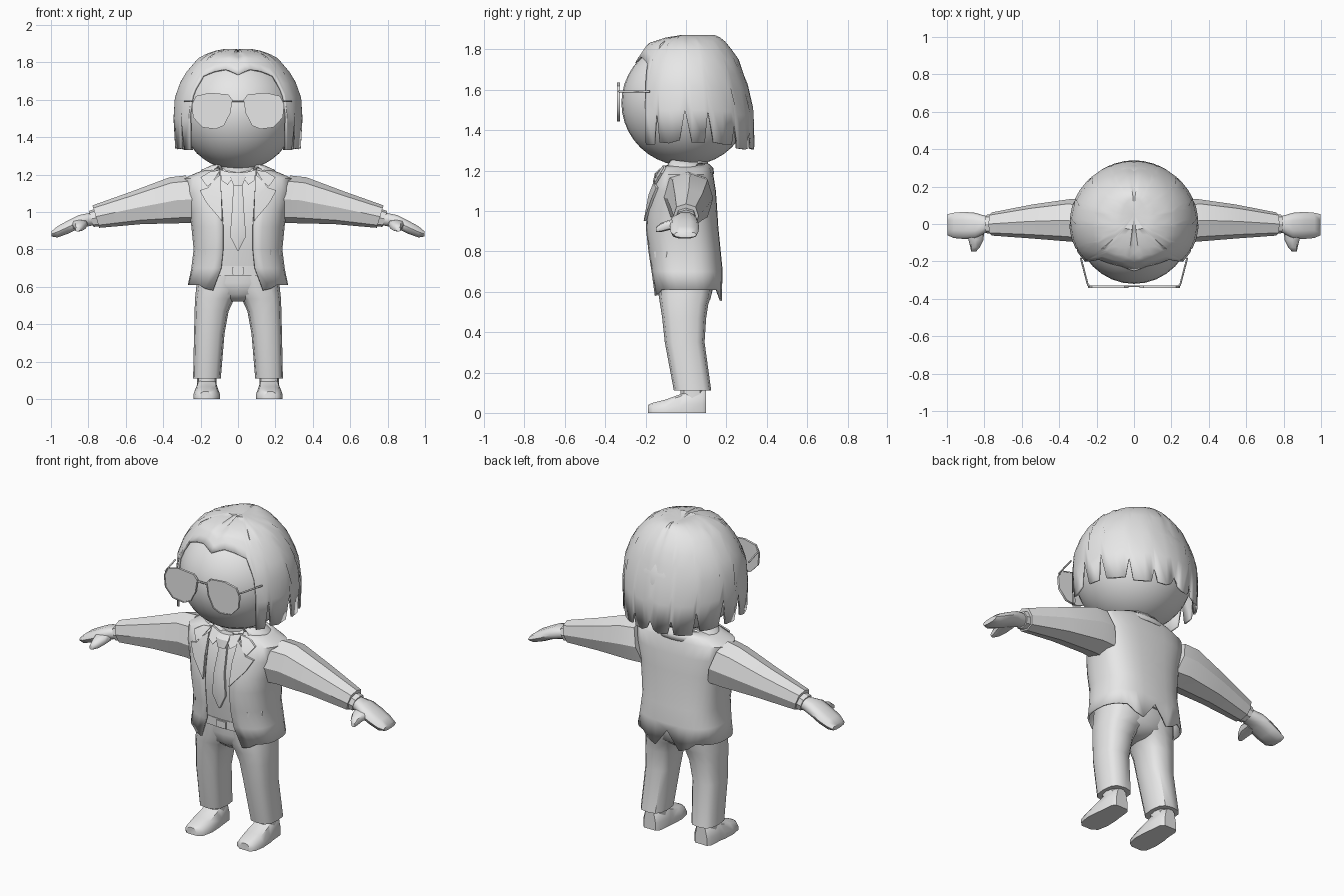
import bpy, bmesh, math
from mathutils import Vector

if "Cube" in bpy.data.objects:
    bpy.data.objects.remove(bpy.data.objects["Cube"])

grey = bpy.data.materials.new("plain grey")
grey.diffuse_color = (0.8, 0.8, 0.8, 1)
grey.use_nodes = True
grey.node_tree.nodes["Principled BSDF"].inputs["Base Color"].default_value = grey.diffuse_color


def finish(name, bm, mirror=False, thick=0, angle=40):
    bmesh.ops.recalc_face_normals(bm, faces=bm.faces)
    me = bpy.data.meshes.new(name)
    bm.to_mesh(me)
    bm.free()
    me.materials.append(grey)
    ob = bpy.data.objects.new(name, me)
    bpy.context.collection.objects.link(ob)
    bpy.ops.object.select_all(action='DESELECT')
    ob.select_set(True)
    bpy.context.view_layer.objects.active = ob
    bpy.ops.object.shade_smooth_by_angle(angle=math.radians(angle))
    if mirror:
        m = ob.modifiers.new("mirror", 'MIRROR')
        m.merge_threshold = 0.0005
    if thick:
        s = ob.modifiers.new("thickness", 'SOLIDIFY')
        s.thickness, s.offset = thick, -1
    return ob


def loft(name, rings, closed=True, caps=True, **kw):
    bm = bmesh.new()
    rows = [[bm.verts.new(p) for p in r] for r in rings]
    n = len(rows[0])
    for a, b in zip(rows, rows[1:]):
        for i in range(n if closed else n - 1):
            j = (i + 1) % n
            bm.faces.new((a[i], a[j], b[j], b[i]))
    if closed and caps:
        bm.faces.new(rows[0])
        bm.faces.new(rows[-1])
    return finish(name, bm, **kw)


def table(rows, z):
    """Interpolate a table whose first column falls."""
    if z >= rows[0][0]:
        return rows[0][1:]
    for a, b in zip(rows, rows[1:]):
        if z >= b[0]:
            t = (a[0] - z) / (a[0] - b[0])
            return [p + (q - p) * t for p, q in zip(a[1:], b[1:])]
    return rows[-1][1:]


def spow(v, p):
    return math.copysign(abs(v) ** p, v)


def oval(u0, u1, v0, v1, n=12, p=0.8):
    """Rounded section between two pairs of limits."""
    out = []
    for i in range(n):
        a = 2 * math.pi * i / n
        out.append(((u0 + u1) / 2 + (u1 - u0) / 2 * spow(math.cos(a), p),
                    (v0 + v1) / 2 + (v1 - v0) / 2 * spow(math.sin(a), p)))
    return out


# ---- head and neck
bm = bmesh.new()
bmesh.ops.create_uvsphere(bm, u_segments=32, v_segments=20, radius=1)
for v in bm.verts:
    v.co = Vector((v.co.x * 0.312, v.co.y * 0.32, 1.535 + v.co.z * 0.312))
finish("head", bm)
loft("neck", [[(x, y, z) for x, y in oval(-.11, .11, -.09, .11)] for z in (1.12, 1.26)])

# ---- hair: bob with pointed strands, height, half width, back, front
HAIR = [(1.87, .07, .14, .03), (1.86, .13, .17, .10), (1.83, .205, .205, .19),
        (1.75, .275, .262, .245), (1.665, .325, .29, .28), (1.58, .345, .32, .305),
        (1.5, .345, .335, .31), (1.3, .335, .34, .31)]
HEM = [(0, 1.735), (8, 1.755), (15, 1.765), (28, 1.755), (41, 1.73), (45, 1.66), (47, 1.62),
       (49, 1.53), (50, 1.33), (59, 1.33), (62, 1.5), (65, 1.34), (74, 1.335), (84, 1.35),
       (89, 1.5), (95, 1.34), (106, 1.34), (109, 1.5), (114, 1.34), (123, 1.33), (132, 1.33),
       (136, 1.44), (139, 1.31), (150, 1.305), (156, 1.31), (159, 1.39), (162, 1.31),
       (171, 1.305), (176, 1.32), (180, 1.37)]
STEPS = (0, .02, .06, .13, .22, .34, .48, .7, 1)
bm = bmesh.new()
grid = []
for deg, hem in HEM:
    a = math.radians(deg)
    col = []
    for t in STEPS:
        z = 1.872 + (hem - 1.872) * t
        w, back, front = table(HAIR, z)
        c = math.cos(a)
        dip = (.02 if deg == 0 else .01 if deg == 180 else 0) * (1 - t)
        col.append(bm.verts.new((w * math.sin(a), -c * (front if c > 0 else back), z - dip)))
    grid.append(col)
crown = bm.verts.new((0, .05, 1.856))
for a, b in zip(grid, grid[1:]):
    bm.faces.new((crown, a[0], b[0]))
    for k in range(len(STEPS) - 1):
        bm.faces.new((a[k], b[k], b[k + 1], a[k + 1]))
finish("hair", bm, mirror=True, thick=.012, angle=35)

# ---- jacket: height, half width, front, back, half opening
COAT = [(1.235, .15, .10, .11, .10), (1.21, .22, .12, .125, .10), (1.18, .29, .14, .135, .095),
        (1.10, .285, .17, .148, .09), (1.0, .26, .195, .155, .085), (.92, .25, .203, .16, .08),
        (.8, .238, .19, .172, .08), (.7, .25, .175, .182, .09), (.60, .268, .165, .18, .135)]
P = .75


def coat_ring(z, inset=0, full=False, n=14):
    w, f, b, gap = table(COAT, z)
    w, f, b = w - inset, f - inset, b - inset
    a0 = 0 if full else math.asin((gap / w) ** (1 / P))
    pts = []
    for i in range(n + 1):
        a = a0 + (math.pi - a0) * i / n
        c = math.cos(a)
        pts.append([w * max(0, math.sin(a)) ** P, -spow(c, P) * (f if c > 0 else b), z])
    pts[-1][0] = 0
    return pts


def front_y(x, z):
    w, f, b, gap = table(COAT, z)
    s = min(1, abs(x) / w) ** (1 / P)
    return -f * (1 - s * s) ** (P / 2)


rings = [coat_ring(r[0]) for r in COAT]
for i, p in enumerate(rings[-1]):          # hem with front points and back vent
    p[2] = {0: .58, 1: .59, 12: .575, 13: .555, 14: .66}.get(i, .61)
loft("jacket", rings, closed=False, mirror=True, thick=.01, angle=45)
loft("shirt", [coat_ring(z, .03, True) for z in (1.235, 1.21, 1.18, 1.1, 1.0, .9, .8, .69)],
     closed=False, mirror=True)


def plate(name, pts, lift, thick=.012, mirror=True):
    """Thin cloth piece following the chest."""
    bm = bmesh.new()
    f = bm.faces.new([bm.verts.new((x, front_y(x, z) - lift, z)) for x, z in pts])
    g = bmesh.ops.extrude_face_region(bm, geom=[f])
    for v in g["geom"]:
        if isinstance(v, bmesh.types.BMVert):
            v.co.y += thick
    bmesh.ops.triangulate(bm, faces=[q for q in bm.faces if len(q.verts) > 4])
    return finish(name, bm, mirror=mirror, angle=30)


plate("lapel", [(.095, 1.20), (.135, 1.165), (.16, 1.13), (.205, 1.115), (.17, 1.05),
                (.085, .95), (.088, 1.08)], .014)
plate("lapel_collar", [(.095, 1.225), (.15, 1.215), (.20, 1.185), (.165, 1.135), (.135, 1.16)], .016)
plate("shirt_collar", [(.012, 1.205), (.095, 1.225), (.09, 1.17), (.055, 1.145)], .006)
plate("pocket_flap", [(.17, .80), (.225, .80), (.225, .77), (.17, .77)], .002, .006)

# jacket collar band round the neck
band = []
for w, f, b, z in ((.215, .125, .14, 1.195), (.195, .115, .135, 1.225), (.15, .10, .115, 1.245),
                   (.125, .085, .095, 1.22)):
    ring = []
    for i in range(13):
        a = math.radians(40 + 140 * i / 12)
        c = math.cos(a)
        ring.append((0 if i == 12 else w * math.sin(a), -c * (f if c > 0 else b), z + .012 * c))
    band.append(ring)
loft("jacket_collar", band, closed=False, mirror=True, thick=.008)

# ---- tie
def tie_ring(hw, z, lift, d=.02):
    y = front_y(0, z) - lift
    return [(-hw, y + .006, z), (0, y, z), (hw, y + .006, z), (hw, y + d, z), (-hw, y + d, z)]


loft("tie_knot", [tie_ring(.036, 1.21, .01, .05), tie_ring(.04, 1.185, .018, .05),
                  tie_ring(.024, 1.14, .01, .04)], angle=25)
loft("tie", [tie_ring(.024, 1.15, -.006), tie_ring(.033, 1.0, -.01), tie_ring(.043, .87, -.01),
             tie_ring(.002, .79, -.008)], angle=25)

# ---- sleeves, cuffs, hands: x, y limits, z limits
def limb(name, rows, n=8, tilt=0, angle=30, p=.8):
    rings = []
    for x, y0, y1, z0, z1 in rows:
        zm = (z0 + z1) / 2
        rings.append([(x + (z - zm) * tilt, y, z) for y, z in oval(y0, y1, z0, z1, n, p)])
    return loft(name, rings, mirror=True, angle=angle)


limb("sleeve", [(.24, -.11, .13, .94, 1.195), (.33, -.095, .135, .94, 1.185),
                (.54, -.078, .105, .935, 1.11), (.76, -.062, .062, .915, 1.035)], tilt=.3)
limb("shirt_cuff", [(.74, -.05, .05, .925, 1.02), (.785, -.05, .05, .92, 1.005)], tilt=.3)
limb("hand", [(.76, -.038, .038, .93, .995), (.80, -.05, .045, .922, .995),
              (.85, -.078, .06, .91, .985), (.91, -.08, .065, .882, .955),
              (.965, -.075, .06, .862, .925), (.997, -.06, .052, .868, .897)], n=10, angle=50)
# thumb runs forward from the palm
loft("thumb", [[(x, y, z) for x, z in oval(x0, x1, z0, z1, 8)]
               for y, x0, x1, z0, z1 in ((-.03, .80, .90, .91, .965), (-.085, .805, .885, .905, .955),
                                         (-.125, .825, .875, .895, .94), (-.148, .845, .87, .895, .92))],
     mirror=True, angle=50)

# ---- trousers, belt, shoes
loft("trouser_leg", [[(x, y, z) for x, y in oval(x0, x1, y0, y1, 12, .7)]
                     for z, x0, x1, y0, y1 in ((.11, .092, .24, -.06, .125), (.35, .072, .235, -.105, .092),
                                               (.47, .05, .232, -.118, .1), (.535, .02, .23, -.128, .11),
                                               (.58, -.03, .225, -.135, .125), (.69, -.08, .215, -.14, .14))],
     mirror=True)
loft("trouser_top", [[(x, y, z) for x, y in oval(-w, w, y0, y1, 16, .75)]
                     for z, w, y0, y1 in ((.52, .05, -.08, .07), (.56, .16, -.128, .12),
                                          (.62, .21, -.14, .135), (.70, .21, -.142, .142))])
loft("belt", [[(x, y, z) for x, y in oval(-.215, .215, -.152, .15, 16, .75)] for z in (.66, .71)])
loft("belt_buckle", [[(x, y, z) for x, y in ((-.03, -.158), (.03, -.158), (.03, -.14), (-.03, -.14))]
                     for z in (.665, .705)])

shoe = []
for y, x0, x1, h in ((-.187, .14, .205, .04), (-.165, .11, .228, .05), (-.10, .097, .238, .066),
                     (-.03, .10, .234, .092), (.0, .104, .228, .112), (.08, .112, .222, .118),
                     (.10, .13, .206, .112)):
    m, k = (x0 + x1) / 2, (x1 - x0) / 2
    shoe.append([(x0, y, 0), (x1, y, 0), (x1, y, h * .4), (m + k * .72, y, h * .88), (m + k * .3, y, h),
                 (m - k * .3, y, h), (m - k * .72, y, h * .88), (x0, y, h * .4)])
loft("shoe", shoe, mirror=True, angle=45)
loft("ankle", [[(x, y, z) for x, y in oval(.115, .218, -.03, .09, 10)] for z in (.06, .16)], mirror=True)

# ---- glasses
LENS = [(.03, 1.60), (.052, 1.628), (.15, 1.637), (.225, 1.62), (.247, 1.575), (.24, 1.505),
        (.19, 1.452), (.12, 1.443), (.075, 1.462), (.04, 1.53)]


def rim(scale, y):
    cx, cz = .14, 1.545
    return [(cx + (x - cx) * scale, y, cz + (z - cz) * scale) for x, z in LENS]


loft("lens", [rim(.97, -.337), rim(.97, -.331)], mirror=True)
loft("lens_rim", [rim(.95, -.341), rim(1.0, -.341), rim(1.0, -.328), rim(.95, -.328), rim(.95, -.341)],
     caps=False, mirror=True)


def rod(name, path, r=.005, mirror=True):
    cu = bpy.data.curves.new(name, 'CURVE')
    cu.dimensions = '3D'
    cu.bevel_depth, cu.bevel_resolution, cu.use_fill_caps = r, 1, True
    s = cu.splines.new('POLY')
    s.points.add(len(path) - 1)
    for pt, co in zip(s.points, path):
        pt.co = (*co, 1)
    cu.materials.append(grey)
    ob = bpy.data.objects.new(name, cu)
    bpy.context.collection.objects.link(ob)
    if mirror:
        ob.modifiers.new("mirror", 'MIRROR')


rod("glasses_temple", [(.235, -.333, 1.592), (.247, -.325, 1.592), (.285, -.18, 1.592)])
rod("glasses_bridge", [(-.04, -.333, 1.592), (.04, -.333, 1.592)], mirror=False)
